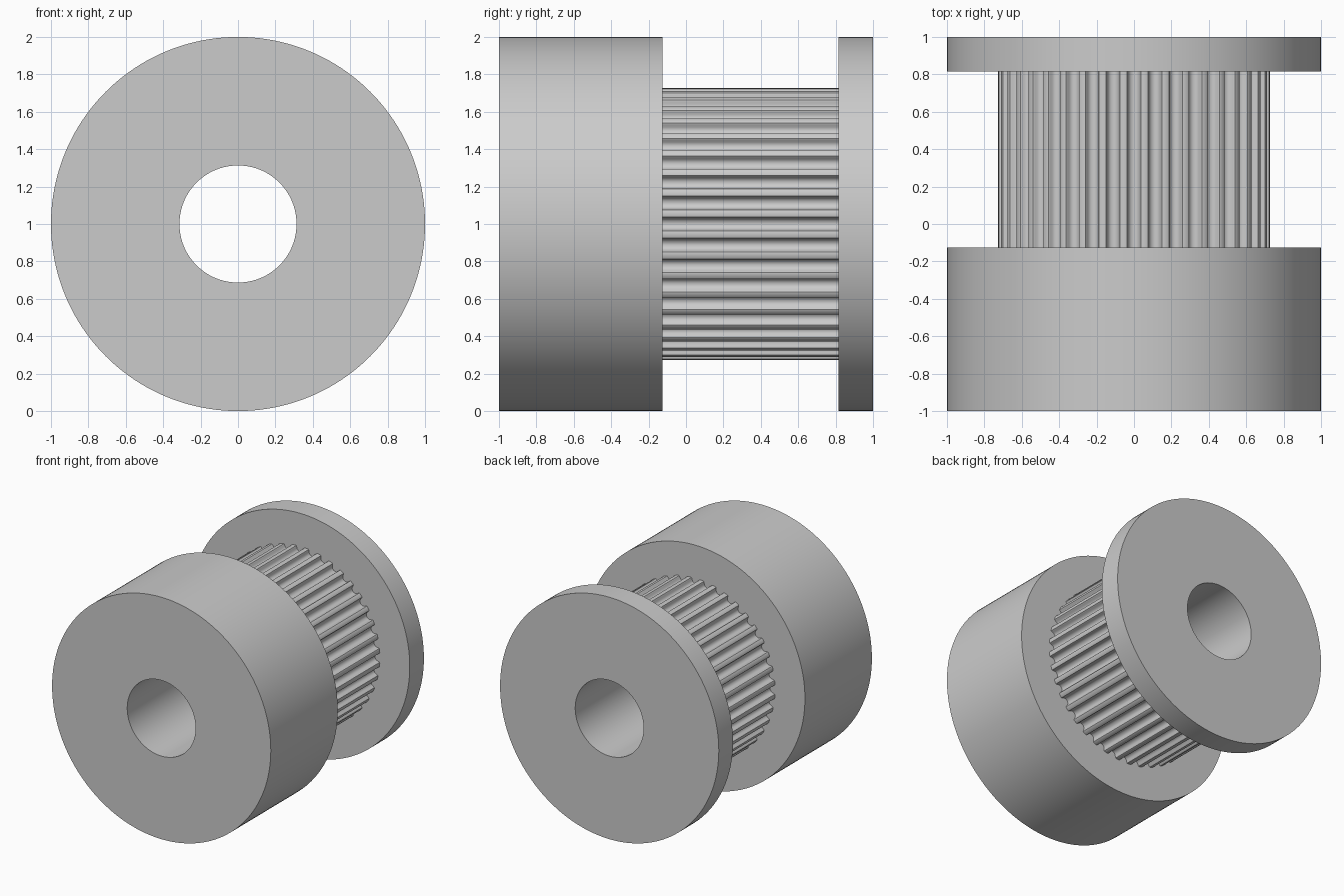
import bpy
import bmesh
import math

BORE = 0.313
TEETH = 40
TIP = 0.726

cube = bpy.data.objects.get("Cube")
if cube:
    bpy.data.objects.remove(cube, do_unlink=True)

grey = bpy.data.materials.new("plain_grey")
grey.use_nodes = True
colour = (0.6, 0.6, 0.6, 1)
grey.diffuse_color = colour
grey.node_tree.nodes["Principled BSDF"].inputs["Base Color"].default_value = colour


def circle(radius, count=160):
    step = math.tau / count
    return [(radius * math.cos(i * step), radius * math.sin(i * step)) for i in range(count)]


def toothed_outline():
    # Half of one rounded groove: sideways offset, depth below the tip
    half = [(0.043, 0), (0.038, 0.002), (0.035, 0.0075), (0.033, 0.014), (0.029, 0.026),
            (0.026, 0.031), (0.021, 0.037), (0.014, 0.041), (0.007, 0.0435)]
    groove = [(-t, d) for t, d in half] + [(0, 0.0445)] + half[::-1]
    points = []
    for i in range(TEETH):
        a = i * math.tau / TEETH
        c, s = math.cos(a), math.sin(a)
        for t, d in groove:
            r = TIP - d
            points.append((r * c - t * s, r * s + t * c))
    return points


def tube(name, outline, y0, y1, capped=True):
    """Sweep an outline along y, with the round bore through it."""
    bm = bmesh.new()
    inner = []
    for x, z in outline:
        a = math.atan2(z, x)
        inner.append((BORE * math.cos(a), BORE * math.sin(a)))
    rings = [[bm.verts.new((x, y, z + 1)) for x, z in loop]
             for loop, y in ((outline, y0), (outline, y1), (inner, y1), (inner, y0))]
    n = len(outline)
    for k in range(4):
        if k % 2 and not capped:
            continue
        a, b = rings[k], rings[(k + 1) % 4]
        for i in range(n):
            j = (i + 1) % n
            bm.faces.new((a[i], a[j], b[j], b[i]))
    # Outer and bore walls face away from the solid
    for f in bm.faces:
        f.normal_update()
        m = f.calc_center_median()
        if abs(f.normal.y) > 0.5:
            out = f.normal.y * (m.y - (y0 + y1) / 2) > 0
        else:
            radial = f.normal.x * m.x + f.normal.z * (m.z - 1)
            is_bore = math.hypot(m.x, m.z - 1) < BORE + 0.01
            out = (radial > 0) != is_bore
        if not out:
            f.normal_flip()
    mesh = bpy.data.meshes.new(name)
    bm.to_mesh(mesh)
    bm.free()
    mesh.materials.append(grey)
    obj = bpy.data.objects.new(name, mesh)
    bpy.context.collection.objects.link(obj)
    bpy.ops.object.select_all(action="DESELECT")
    obj.select_set(True)
    bpy.context.view_layer.objects.active = obj
    bpy.ops.object.shade_smooth_by_angle(angle=math.radians(30))
    return obj


# Thick hub at the front, toothed drum, thin flange at the back
tube("hub", circle(1), -1, -0.125)
tube("toothed_drum", toothed_outline(), -0.125, 0.815, capped=False)
tube("end_flange", circle(1), 0.815, 1)
